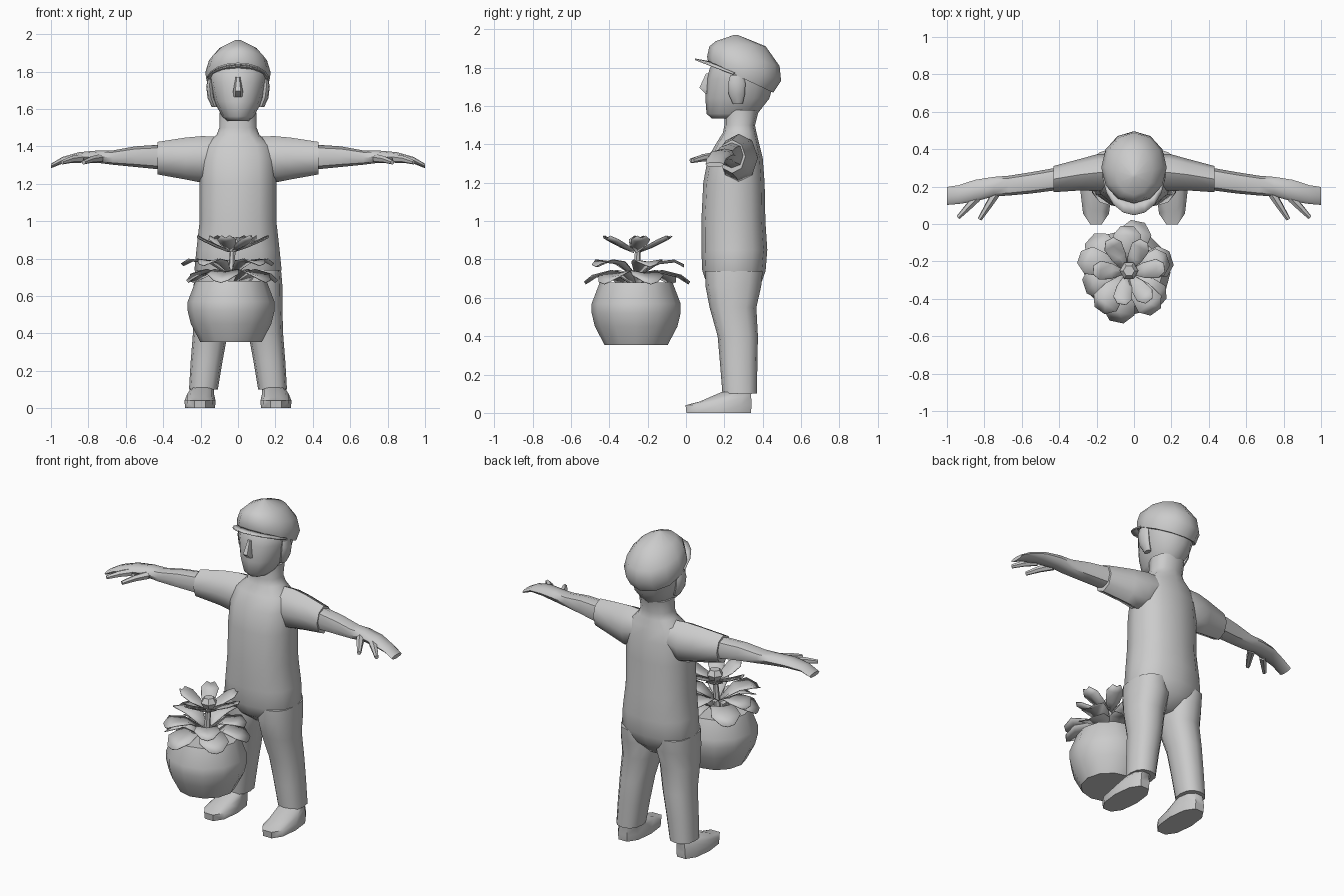
import bpy, math
from math import sin, cos, pi, radians
from mathutils import Vector

if "Cube" in bpy.data.objects:
    bpy.data.objects.remove(bpy.data.objects["Cube"], do_unlink=True)

grey = bpy.data.materials.new("plain_grey")
grey.use_nodes = True
grey.diffuse_color = (0.6, 0.6, 0.6, 1)
grey.node_tree.nodes["Principled BSDF"].inputs["Base Color"].default_value = (0.6, 0.6, 0.6, 1)


def make(name, verts, faces, mirror=False, angle=50):
    mesh = bpy.data.meshes.new(name)
    mesh.from_pydata([tuple(v) for v in verts], [], faces)
    mesh.materials.append(grey)
    ob = bpy.data.objects.new(name, mesh)
    bpy.context.collection.objects.link(ob)
    bpy.ops.object.select_all(action='DESELECT')
    ob.select_set(True)
    bpy.context.view_layer.objects.active = ob
    bpy.ops.object.mode_set(mode='EDIT')
    bpy.ops.mesh.select_all(action='SELECT')
    bpy.ops.mesh.normals_make_consistent(inside=False)
    bpy.ops.object.mode_set(mode='OBJECT')
    bpy.ops.object.shade_smooth_by_angle(angle=radians(angle))
    if mirror:
        ob.modifiers.new("mirror", 'MIRROR')
    return ob


def skin(name, loops, mirror=False, angle=50):
    """Bridge equal vertex loops and cap both ends."""
    n = len(loops[0])
    faces = [(r * n + i, r * n + (i + 1) % n, (r + 1) * n + (i + 1) % n, (r + 1) * n + i)
             for r in range(len(loops) - 1) for i in range(n)]
    faces += [tuple(reversed(range(n))), tuple(range((len(loops) - 1) * n, len(loops) * n))]
    return make(name, [v for loop in loops for v in loop], faces, mirror, angle)


def loft(name, rings, sides=12, axis='z', mirror=False, angle=50, power=0.85):
    """Rings are (position, centre u, centre v, radius u, radius v, slope)."""
    loops = []
    for ring in rings:
        p, u, v, ru, rv = ring[:5]
        slope = ring[5] if len(ring) > 5 else 0
        loop = []
        for i in range(sides):
            a = 2 * pi * i / sides
            c, s = (math.copysign(abs(f) ** power, f) for f in (cos(a), sin(a)))
            du, dv, dp = u + ru * c, v + rv * s, p + slope * rv * s
            loop.append((du, dv, dp) if axis == 'z' else (dp, du, dv))
        loops.append(loop)
    return skin(name, loops, mirror, angle)


def rod(name, points, radii, sides=6, mirror=False):
    along = (Vector(points[-1]) - Vector(points[0])).normalized()
    u = along.orthogonal().normalized()
    w = along.cross(u)
    skin(name, [[Vector(p) + r * (u * cos(2 * pi * i / sides) + w * sin(2 * pi * i / sides))
                 for i in range(sides)] for p, r in zip(points, radii)], mirror)


# Clothed body and neck
loft("torso", [(.60, 0, .26, .06, .06), (.67, 0, .25, .2, .14), (.74, 0, .25, .233, .165),
               (.85, 0, .252, .222, .172), (1.0, 0, .247, .205, .167), (1.2, 0, .25, .205, .16),
               (1.33, 0, .257, .2, .143), (1.41, 0, .27, .18, .11), (1.46, 0, .28, .115, .088),
               (1.5, 0, .28, .1, .08), (1.58, 0, .29, .1, .09)])
loft("trouser_leg", [(.1, .185, .28, .077, .09), (.25, .168, .275, .085, .097), (.4, .148, .27, .093, .105),
                     (.55, .13, .245, .107, .122), (.66, .121, .247, .116, .145), (.74, .13, .25, .1, .15)],
     mirror=True)
loft("shoe", [(0, .203, .17, .08, .175), (.04, .203, .17, .083, .18), (.075, .2, .205, .072, .14, .12),
              (.11, .19, .265, .06, .08)], sides=10, mirror=True)

# Arms
loft("sleeve", [(.1, .28, 1.35, .09, .1), (.19, .275, 1.33, .1, .125), (.28, .265, 1.335, .085, .112),
                (.43, .24, 1.337, .07, .087)], 8, 'x', True, power=1)
loft("forearm", [(.42, .24, 1.343, .06, .066), (.55, .22, 1.345, .057, .055),
                 (.67, .205, 1.34, .053, .038), (.75, .2, 1.345, .052, .033),
                 (.85, .178, 1.343, .058, .026), (.94, .157, 1.325, .05, .018),
                 (1, .15, 1.295, .048, .012)], 8, 'x', True)
for label, start, end in (("thumb", (.74, .16), (.825, .025)), ("finger", (.84, .14), (.94, .035))):
    mid = [(a + b) / 2 for a, b in zip(start, end)]
    rod(label, [(*start, 1.335), (*mid, 1.33), (*end, 1.315)], (.024, .019, .012), mirror=True)

# Head
loft("head", [(1.535, 0, .235, .06, .1), (1.56, 0, .24, .085, .133), (1.64, 0, .268, .128, .167),
              (1.74, 0, .285, .152, .178), (1.8, 0, .295, .155, .17), (1.88, 0, .3, .11, .12)], power=.95)
loft("nose", [(1.665, 0, .112, .024, .012), (1.695, 0, .098, .026, .032), (1.77, 0, .115, .012, .012)], 6)
loft("ear", [(1.61, .125, .27, .015, .025), (1.66, .145, .265, .018, .042), (1.72, .152, .265, .018, .045),
             (1.76, .15, .265, .012, .035)], 8, mirror=True)

# Cap with a short brim
loft("cap", [(1.75, 0, .285, .168, .17, -.47), (1.795, 0, .303, .175, .193, -.33),
             (1.86, 0, .305, .155, .183, -.28), (1.925, 0, .285, .1, .13, -.1),
             (1.97, 0, .26, .012, .012)], power=1)
inner, outer = [], []
for i in range(9):
    a = radians(-80 + 20 * i)
    c = cos(a)
    inner.append((.165 * sin(a), .285 - .167 * c, 1.76 + .075 * c))
    outer.append((.17 * sin(a), .285 - .167 * c - .07 * c, 1.755 + .093 * c))
brim = make("cap_brim", inner + outer, [(i, i + 1, i + 10, i + 9) for i in range(8)])
brim.modifiers.new("thickness", 'SOLIDIFY').thickness = .008

# Plant pot
PX, PY = -.037, -.26
loft("plant_pot", [(z, PX, PY, r, r) for z, r in
                   ((.355, .165), (.45, .215), (.52, .232), (.57, .232), (.68, .19))], 12, power=1, angle=40)
rod("plant_stem", [(PX, PY, .67), (PX + .01, PY + .01, .88)], (.02, .014))


def petal(name, degrees, length, width, heights):
    """Leaf blade with a folded midrib, running outward from the stem."""
    a = radians(degrees)
    out, side = Vector((cos(a), sin(a), 0)), Vector((-sin(a), cos(a), 0))
    verts = []
    for along, spread, z in zip((.08, .45, .8, 1), (.2, .8, 1, .45), heights):
        for s in (-1, 0, 1):
            verts.append(Vector((PX, PY, z - .012 * (s == 0))) + out * along * length
                         + side * s * spread * width / 2)
    faces = [(r * 3 + c, r * 3 + c + 1, r * 3 + c + 4, r * 3 + c + 3) for r in range(3) for c in range(2)]
    blade = make(name, verts, faces)
    blade.modifiers.new("thickness", 'SOLIDIFY').thickness = .004


# Drooping lower leaves, middle leaves, and top flower petals
for i, length in enumerate((.25, .28, .27, .24, .27, .25)):
    petal("lower_leaf", 18 + 60 * i, length, .17, (.68, .745, .72, .685))
for i, length in enumerate((.25, .27, .25, .26, .23)):
    petal("middle_leaf", 90 + 72 * i, length, .15, (.73, .79, .8, .775))
for degrees, length in ((8, .2), (62, .19), (118, .2), (175, .18), (260, .17), (308, .19)):
    petal("flower_petal", degrees, length, .1, (.85, .875, .905, .925))
loft("flower_centre", [(.85, PX + .01, PY + .01, .03, .03), (.885, PX + .01, PY + .01, .05, .05),
                       (.915, PX + .01, PY + .01, .03, .03)], 6, power=1)
